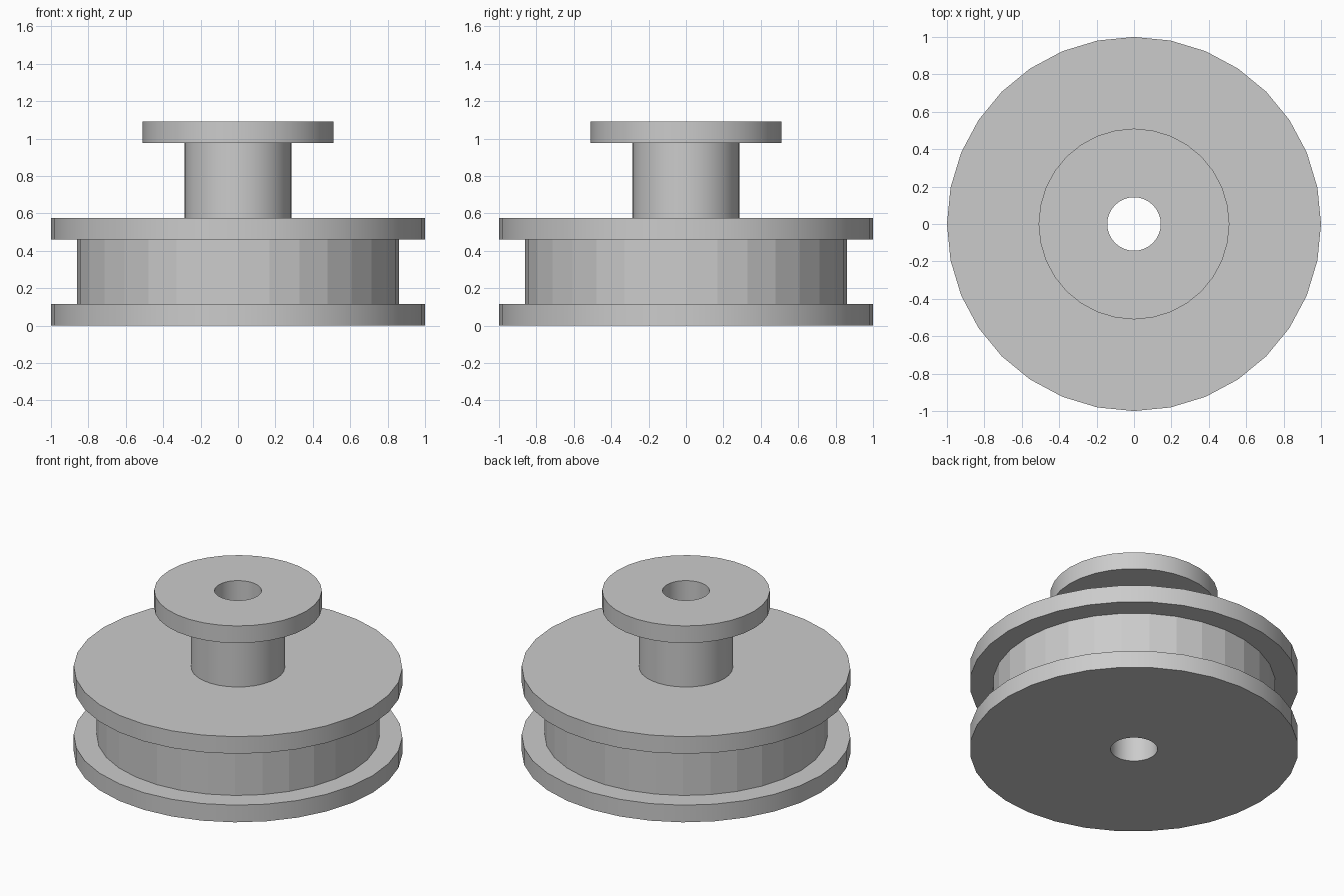
import bpy
import bmesh
from math import cos, sin, tau, radians

SIDES = 32
BORE = 0.143

cube = bpy.data.objects.get("Cube")
if cube:
    bpy.data.objects.remove(cube, do_unlink=True)

grey = bpy.data.materials.new("plain grey")
grey.use_nodes = True
colour = (0.6, 0.6, 0.6, 1)
grey.diffuse_color = colour
grey.node_tree.nodes["Principled BSDF"].inputs["Base Color"].default_value = colour


def lathe(name, profile, flat_bands=()):
    """Turn a closed (radius, height) profile around z; listed bands stay faceted."""
    bm = bmesh.new()
    rings = [[bm.verts.new((r * cos(tau * i / SIDES), r * sin(tau * i / SIDES), z))
              for i in range(SIDES)] for r, z in profile]
    flat_faces = []
    for k, ring in enumerate(rings):
        above = rings[(k + 1) % len(rings)]
        for i in range(SIDES):
            j = (i + 1) % SIDES
            face = bm.faces.new((ring[i], ring[j], above[j], above[i]))
            if k in flat_bands:
                flat_faces.append(face)
    bm.faces.index_update()
    flat_ids = [f.index for f in flat_faces]
    bmesh.ops.recalc_face_normals(bm, faces=bm.faces)
    mesh = bpy.data.meshes.new(name)
    bm.to_mesh(mesh)
    bm.free()
    mesh.materials.append(grey)
    obj = bpy.data.objects.new(name, mesh)
    bpy.context.collection.objects.link(obj)
    bpy.ops.object.select_all(action="DESELECT")
    obj.select_set(True)
    bpy.context.view_layer.objects.active = obj
    bpy.ops.object.shade_smooth_by_angle(angle=radians(30))
    for i in flat_ids:
        mesh.polygons[i].use_smooth = False
    return obj


# One turned body: lower rim, faceted drum, upper rim, hub, top flange, bore
rim, drum, hub, flange = 1.0, 0.86, 0.285, 0.51
lathe("stepped_pulley", [
    (BORE, 0), (rim, 0), (rim, 0.115),
    (drum, 0.115), (drum, 0.46),
    (rim, 0.46), (rim, 0.575),
    (hub, 0.575), (hub, 0.975),
    (flange, 0.975), (flange, 1.09), (BORE, 1.09),
], flat_bands=(3,))
